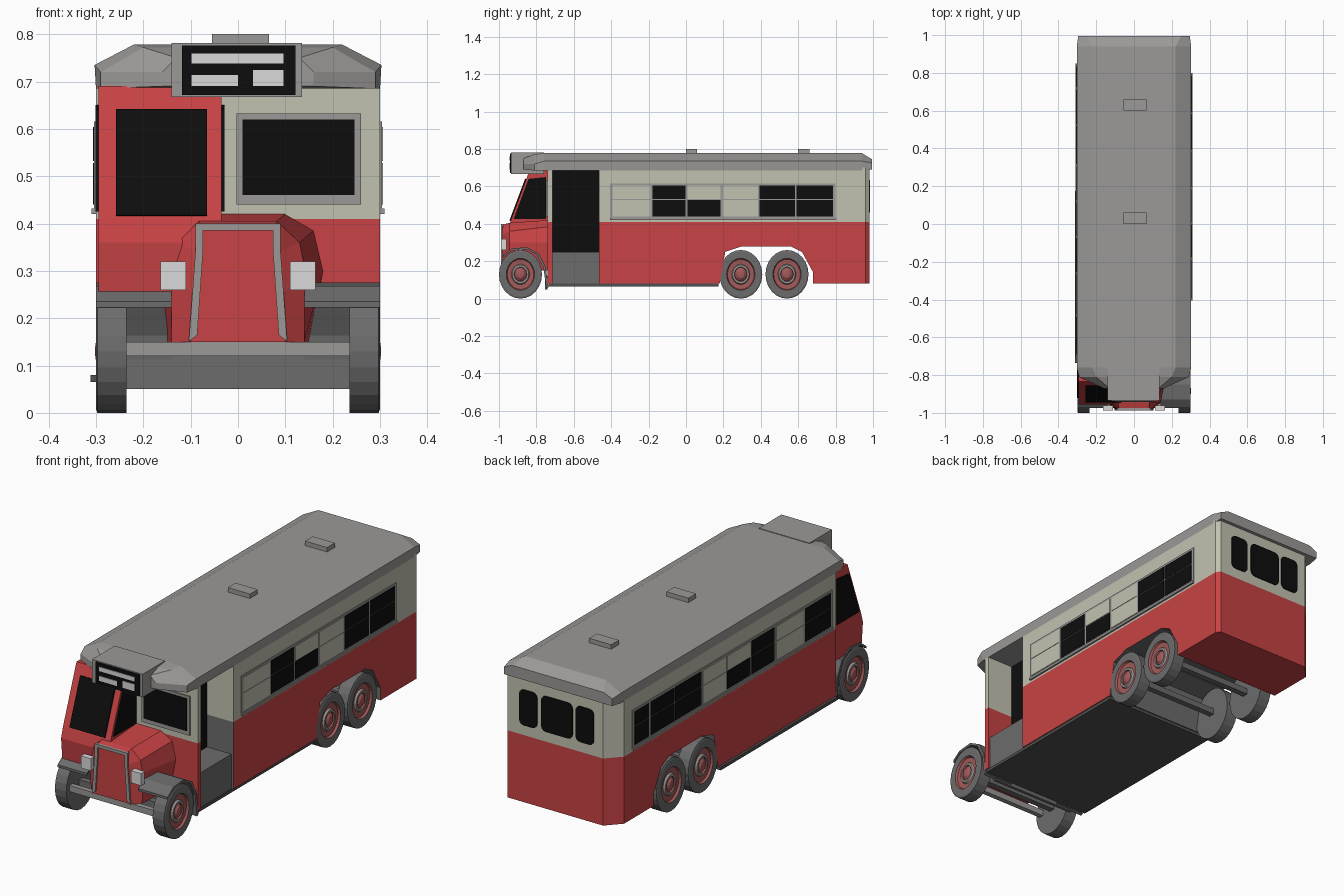
import bpy, bmesh, math
from mathutils import Vector

cube = bpy.data.objects.get("Cube")
if cube:
    bpy.data.objects.remove(cube, do_unlink=True)


def material(name, r, g, b):
    m = bpy.data.materials.new(name)
    m.use_nodes = True
    m.diffuse_color = (r, g, b, 1)
    m.node_tree.nodes["Principled BSDF"].inputs["Base Color"].default_value = (r, g, b, 1)
    return m


RED = material("body red", .58, .055, .058)
CREAM = material("body cream", .54, .54, .44)
GREY = material("roof grey", .33, .32, .31)
DARK = material("tyre grey", .15, .15, .15)
BLACK = material("glass black", .004, .004, .004)
WHITE = material("lamp white", .7, .7, .7)
RIM = material("wheel red", .36, .1, .1)
FLOOR = material("floor grey", .08, .08, .08)


def finish(name, bm, *mats):
    bmesh.ops.recalc_face_normals(bm, faces=bm.faces)
    me = bpy.data.meshes.new(name)
    bm.to_mesh(me)
    bm.free()
    for m in mats:
        me.materials.append(m)
    ob = bpy.data.objects.new(name, me)
    bpy.context.collection.objects.link(ob)
    return ob


def prism(name, pts, vec, *mats):
    """Closed polygon pushed along a vector."""
    bm = bmesh.new()
    f = bm.faces.new([bm.verts.new(p) for p in pts])
    top = bmesh.ops.extrude_face_region(bm, geom=[f])["geom"]
    bmesh.ops.translate(bm, vec=Vector(vec), verts=[v for v in top if isinstance(v, bmesh.types.BMVert)])
    return finish(name, bm, *mats)


def box(name, x0, x1, y0, y1, z0, z1, mat):
    return prism(name, [(x0, y0, z0), (x1, y0, z0), (x1, y1, z0), (x0, y1, z0)], (0, 0, z1 - z0), mat)


def side_prism(name, profile, x0, x1, *mats):
    return prism(name, [(x0, y, z) for y, z in profile], (x1 - x0, 0, 0), *mats)


def loft(name, sections, mat):
    """Mirrored half sections (x, z) joined along y."""
    bm = bmesh.new()
    rings = []
    for y, half in sections:
        full = half + [(-x, z) for x, z in reversed(half)]
        rings.append([bm.verts.new((x, y, z)) for x, z in full])
    for a, b in zip(rings, rings[1:]):
        for i in range(len(a)):
            j = (i + 1) % len(a)
            bm.faces.new((a[i], a[j], b[j], b[i]))
    bm.faces.new(rings[0])
    bm.faces.new(rings[-1])
    return finish(name, bm, mat)


# Lower body: side profile with the tandem wheel arch
lower = side_prism("lower_body", [(-.465, .08), (.18, .08), (.21, .25), (.3, .28), (.56, .28), (.62, .25),
                                  (.68, .14), (.68, .08), (.91, .08), (.91, .41), (-.465, .41)], -.3, .3, RED, DARK)
for p in lower.data.polygons:
    if abs(p.normal.x) < .5 and p.center.z < .3 and p.center.y < .69:
        p.material_index = 1

# Tail with clipped corners, and the upper body in the same plan
tail = [(.3, .91), (.3, .96), (.285, .98), (-.235, .98), (-.3, .91)]
prism("tail_lower", [(x, y, .08) for x, y in tail], (0, 0, .33), RED)
upper = [(-.3, -.465), (.3, -.465)] + tail[1:]
prism("upper_body", [(x, y, .41) for x, y in upper], (0, 0, .29), CREAM)

# Front bulkhead and doorway bay
for name, z0, z1, mat in (("lower", .08, .41, RED), ("upper", .41, .69, CREAM)):
    box("bulkhead_" + name, -.3, .3, -.74, -.715, z0, z1, mat)
    box("entrance_wall_" + name, -.3, .15, -.715, -.465, z0, z1, mat)
box("doorway_interior", .15, .157, -.715, -.465, .25, .685, BLACK)
box("entrance_step", .15, .29, -.715, -.465, .08, .25, DARK)
box("floor", -.312, .295, -.735, .175, .065, .08, FLOOR)
box("front_valance", -.235, .235, -.755, -.74, .05, .12, DARK)

# Half cab
side_prism("cab", [(-.74, .25), (-.945, .25), (-.955, .36), (-.94, .41), (-.835, .69), (-.74, .69)], -.295, -.035, RED)
slope = Vector((0, .105, .28))
base = Vector((0, -.94, .41))


def on_slope(x, t):
    return base + slope * t + Vector((x, 0, 0))


prism("windscreen", [on_slope(-.258, .02), on_slope(-.066, .02), on_slope(-.066, .82), on_slope(-.258, .82)],
      (0, -.006, .002), BLACK)
for name, x in (("left", -.035), ("right", -.301)):
    side_prism("cab_window_" + name, [(-.922, .425), (-.842, .64), (-.748, .65), (-.748, .425)], x, x + .006, BLACK)

# Bulkhead window beside the bonnet
box("front_window_frame", -.003, .26, -.748, -.74, .44, .632, GREY)
box("front_window_glass", .01, .246, -.751, -.748, .46, .62, BLACK)

# Bonnet, grille surround, lamps and bumper
loft("bonnet", [(-.98, [(.1, .15), (.093, .25), (.085, .34), (.08, .395)]),
                (-.945, [(.14, .15), (.142, .3), (.13, .36), (.082, .405)]),
                (-.735, [(.15, .15), (.18, .3), (.16, .385), (.1, .42)])], RED)
for s in (-1, 1):
    prism("grille_side", [(s * x, -.98, z) for x, z in
                          ((.09, .4), (.074, .4), (.074, .34), (.086, .165), (.104, .15), (.09, .34))],
          (0, -.008, 0), GREY)
    box("headlight", s * .137 - .027, s * .137 + .027, -.988, -.96, .26, .32, WHITE)
box("grille_top", -.09, .09, -.988, -.975, .385, .4, GREY)
box("bumper", -.235, .235, -.975, -.95, .12, .15, GREY)

# Front wings arching over the wheels
arch = [(-.975, .235), (-.93, .268), (-.85, .275), (-.785, .24), (-.75, .17), (-.735, .06)]
inner = [(y, z - .012) for y, z in arch[:3]] + [(y - .012, z - .006) for y, z in arch[3:]]
for s in (-1, 1):
    side_prism("front_wing", arch + inner[::-1], s * .14, s * .3, DARK)

# Wheels: lathed rings, slightly taller than long
RINGS = [(.235, .08, DARK), (.235, 1, DARK), (.297, 1, DARK), (.3, .93, DARK), (.3, .66, DARK), (.289, .62, RIM),
         (.287, .42, RIM), (.296, .38, GREY), (.296, .3, GREY), (.288, .28, RIM), (.3, .16, RIM), (.302, .05, RIM)]
SIDES = 24
SLOTS = [DARK, RIM, GREY]


def wheel(name, s, y):
    bm = bmesh.new()
    rows = []
    for x, r, _ in RINGS:
        angles = [2 * math.pi * i / SIDES for i in range(SIDES)]
        rows.append([bm.verts.new((s * x, y + .115 * r * math.cos(a), .13 + .13 * r * math.sin(a))) for a in angles])
    for k in range(len(rows) - 1):
        for i in range(SIDES):
            j = (i + 1) % SIDES
            f = bm.faces.new((rows[k][i], rows[k][j], rows[k + 1][j], rows[k + 1][i]))
            f.material_index = SLOTS.index(RINGS[k + 1][2])
    bm.faces.new(rows[0])
    bm.faces.new(rows[-1]).material_index = 1
    finish(name, bm, *SLOTS)


for s, side in ((1, "left"), (-1, "right")):
    for name, y in (("front", -.885), ("middle", .293), ("rear", .54)):
        wheel(f"{name}_wheel_{side}", s, y)
for y in (-.885, .293, .54):
    box("axle", -.24, .24, y - .015, y + .015, .12, .15, DARK)

# Roof with hipped ends, vents and the destination box
full = [(.3, .685), (.303, .735), (.22, .778)]
loft("roof", [(-.87, [(.16, .69), (.16, .72), (.13, .75)]), (-.81, [(.29, .685), (.29, .72), (.2, .772)]),
              (-.76, full), (.94, full), (.995, [(.295, .69), (.295, .725), (.25, .745)])], GREY)
for y in (.03, .63):
    box("roof_vent", -.055, .065, y - .03, y + .03, .775, .8, GREY)
box("destination_box", -.14, .135, -.935, -.76, .667, .781, GREY)
box("destination_glass", -.118, .121, -.94, -.935, .672, .776, BLACK)
for x0, x1, z0, z1 in ((-.098, .096, .738, .759), (-.098, 0, .69, .714), (.032, .096, .69, .724)):
    box("destination_blind", x0, x1, -.943, -.94, z0, z1, WHITE)


# Side window strips: panes as (start, end, upper material, lower material)
def window_strip(side, s, y0, y1, panes):
    def plate(name, a, b, z0, z1, depth, mat):
        x0, x1 = sorted((s * .299, s * (.3 + depth)))
        box(f"{name}_{side}", x0, x1, a, b, z0, z1, mat)
    plate("window_frame", y0, y1, .425, .615, .004, GREY)
    plate("window_sill", y0, y1, .42, .432, .009, GREY)
    for a, b, high, low in panes:
        plate("upper_pane", a, b, .532, .604, .006, high)
        plate("lower_pane", a, b, .44, .528, .006, low)


window_strip("left", 1, -.405, .8,
             [(-.393, -.19, CREAM, CREAM), (-.178, -.003, BLACK, BLACK), (.009, .185, CREAM, BLACK),
              (.197, .385, CREAM, CREAM), (.393, .583, BLACK, BLACK), (.591, .785, BLACK, BLACK)])
window_strip("right", -1, -.705, .85,
             [(-.692, -.49, BLACK, BLACK), (-.478, -.265, CREAM, CREAM), (-.253, -.075, BLACK, BLACK),
              (-.063, .115, CREAM, BLACK), (.127, .305, CREAM, CREAM), (.317, .518, BLACK, BLACK),
              (.527, .712, BLACK, BLACK), (.724, .835, BLACK, BLACK)])

# Rounded rear windows
for x0, x1 in ((.123, .22), (-.07, .1), (-.186, -.087)):
    r = .025
    outline = []
    for k, (cx, cz) in enumerate(((x1 - r, .635 - r), (x0 + r, .635 - r), (x0 + r, .46 + r), (x1 - r, .46 + r))):
        for i in range(4):
            a = (k + i / 3) * math.pi / 2
            outline.append((cx + r * math.cos(a), .979, cz + r * math.sin(a)))
    prism("rear_window", outline, (0, .006, 0), BLACK)
